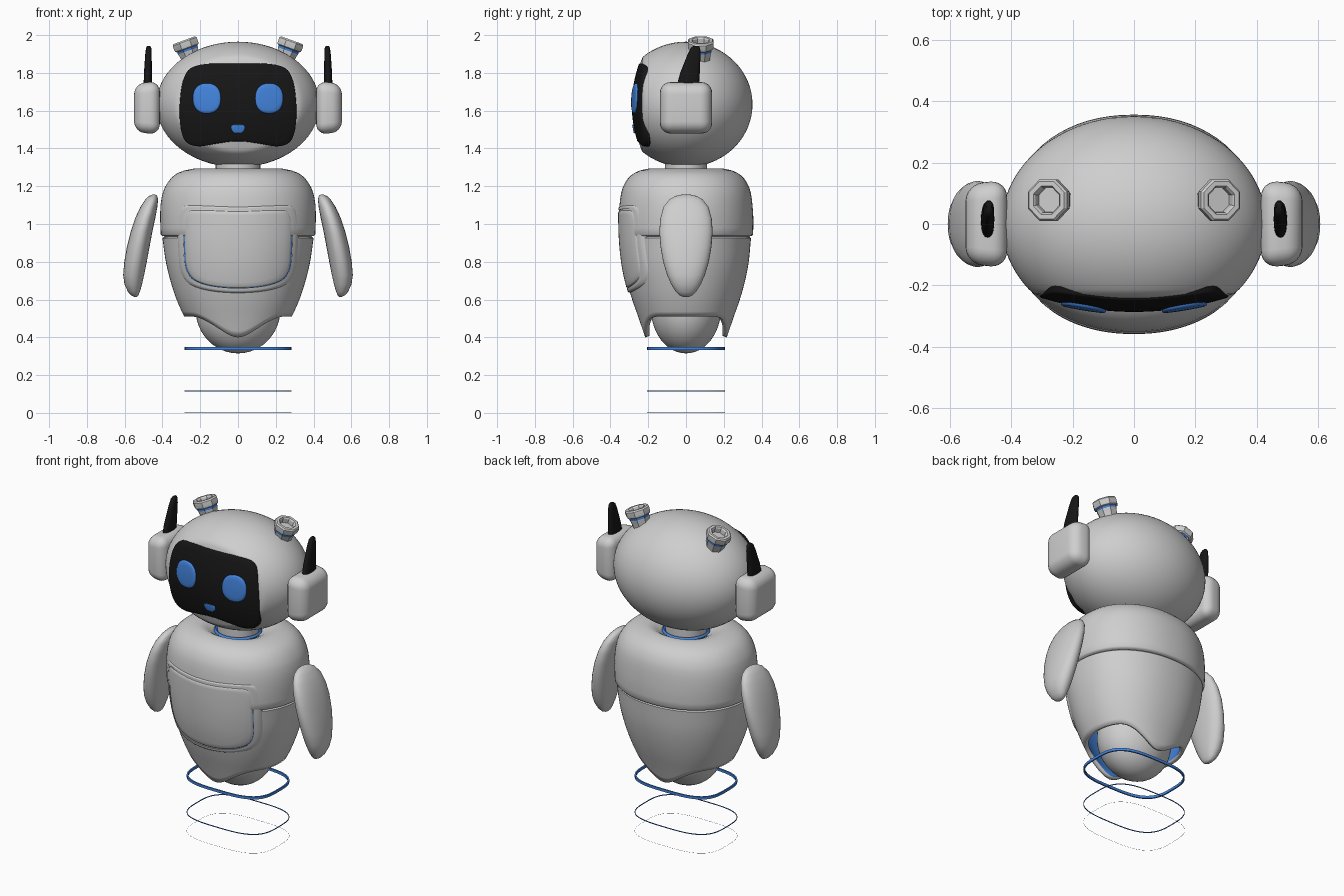
import bpy, bmesh, math
from mathutils import Matrix, Vector

if "Cube" in bpy.data.objects:
    bpy.data.objects.remove(bpy.data.objects["Cube"])


def material(name, rgb):
    m = bpy.data.materials.new(name)
    m.diffuse_color = (*rgb, 1)
    m.use_nodes = True
    m.node_tree.nodes["Principled BSDF"].inputs["Base Color"].default_value = m.diffuse_color
    return m


GREY = material("light grey", (0.62, 0.62, 0.62))
BLACK = material("black", (0.008, 0.008, 0.008))
BLUE = material("blue", (0.055, 0.23, 0.72))


def finish(name, bm, mats, angle=40):
    bmesh.ops.recalc_face_normals(bm, faces=bm.faces)
    me = bpy.data.meshes.new(name)
    bm.to_mesh(me)
    bm.free()
    for m in mats:
        me.materials.append(m)
    me.shade_smooth()
    me.set_sharp_from_angle(angle=math.radians(angle))
    ob = bpy.data.objects.new(name, me)
    bpy.context.collection.objects.link(ob)
    return ob


def loft(name, rings, mats, caps=(True, True), closed=False, angle=40):
    """Skin a list of equal-length point rings."""
    bm = bmesh.new()
    vs = [[bm.verts.new(p) for p in r] for r in rings]
    n = len(vs[0])
    for a, b in zip(vs, vs[1:] + (vs[:1] if closed else [])):
        for i in range(n):
            bm.faces.new((a[i], a[(i + 1) % n], b[(i + 1) % n], b[i]))
    if not closed:
        for use, r in zip(caps, (vs[0], vs[-1])):
            if use:
                bm.faces.new(r)
    return finish(name, bm, mats, angle)


def spow(v, p):
    return math.copysign(abs(v) ** p, v)


def oval(cx, cy, z, rx, ry, n=64, power=2.0):
    return [(cx + rx * spow(math.cos(t), 2 / power), cy + ry * spow(math.sin(t), 2 / power), z)
            for t in (2 * math.pi * i / n for i in range(n))]


def interp(table, z):
    """Smooth interpolation of rows (z, a, b), z descending."""
    z = min(max(z, table[-1][0]), table[0][0])
    k = next(i for i in range(len(table) - 1) if z >= table[i + 1][0])
    p, q = table[k], table[k + 1]
    before, after = table[max(k - 1, 0)], table[min(k + 2, len(table) - 1)]
    h = q[0] - p[0]
    t = (z - p[0]) / h
    out = []
    for c in (1, 2):
        m0 = (q[c] - before[c]) / (q[0] - before[0]) * h
        m1 = (after[c] - p[c]) / (after[0] - p[0]) * h
        out.append((2*t**3 - 3*t*t + 1) * p[c] + (t**3 - 2*t*t + t) * m0
                   + (3*t*t - 2*t**3) * q[c] + (t**3 - t*t) * m1)
    return out


def rounded(half, steps=3):
    """Mirror a half outline (top centre to bottom centre) and cut its corners."""
    pts = half + [(-x, z) for x, z in reversed(half) if x > 0]
    for _ in range(steps):
        pts = [(a[0] * (1 - t) + b[0] * t, a[1] * (1 - t) + b[1] * t)
               for a, b in zip(pts, pts[1:] + pts[:1]) for t in (0.25, 0.75)]
    return pts


def plate(name, outline, f, front, back, mat, hole=0.0, soft=0.006, steps=10):
    """Plate, or frame if hole > 0, lying on the surface y = f(x, z)."""
    n = len(outline)
    cx, cz = (sum(p[k] for p in outline) / n for k in (0, 1))
    rings = []

    def ring(s, off):
        pts = [(cx + (x - cx) * s, cz + (z - cz) * s) for x, z in outline]
        rings.append([(x, f(x, z) - off, z) for x, z in pts])
    size = max(abs(p[0] - cx) for p in outline)
    e = soft / size
    ring(1, -back)
    ring(1, front - soft)
    ring(1 - e * 0.3, front - soft * 0.3)
    low = max(hole, 0.02)
    for i in range(steps + 1):
        ring(1 - e + (low - 1 + e) * i / steps, front)
    if hole:
        ring(hole, -back)
    return loft(name, rings, [mat], caps=(False, not hole), closed=bool(hole), angle=60)


# Head: ellipsoid with a gently flattened face
def face_y(x, z):
    return -0.287 + 0.5 * x * x + 0.8 * (z - 1.63) ** 2


bm = bmesh.new()
bmesh.ops.create_uvsphere(bm, u_segments=72, v_segments=48, radius=1,
                          matrix=Matrix.Rotation(math.pi / 2, 4, 'X'))
for v in bm.verts:
    x, y, z = v.co.x * 0.432, v.co.y * 0.352, 1.633 + v.co.z * 0.332
    if y < 0:
        y = max(y, face_y(x, z) + 0.006)
    v.co = (x, y, z)
finish("head", bm, [GREY], 60)

# Face screen, eyes and mouth
screen = rounded([(0, 1.85), (0.21, 1.85), (0.29, 1.8), (0.315, 1.6), (0.295, 1.44),
                  (0.22, 1.405), (0.12, 1.425), (0, 1.442)])
plate("face_screen", screen, face_y, 0, 0.03, BLACK)
for s, side in ((1, "right"), (-1, "left")):
    eye = [(s * 0.165 + x, 1.665 + z) for x, z, _ in oval(0, 0, 0, 0.074, 0.08, 40, 2.3)]
    plate(side + "_eye", eye, face_y, 0.009, 0.005, BLUE, soft=0.008, steps=4)
mouth = rounded([(0, 1.527), (0.036, 1.525), (0.038, 1.5), (0.02, 1.48), (0, 1.48)], 2)
plate("mouth", mouth, face_y, 0.007, 0.005, BLUE, soft=0.004, steps=2)

# Torso cross-sections: (height, half width, half depth)
UPPER = [(1.293, 0.235, 0.2), (1.283, 0.285, 0.245), (1.26, 0.335, 0.288), (1.22, 0.372, 0.322),
         (1.17, 0.397, 0.342), (1.1, 0.41, 0.352), (1.02, 0.412, 0.357), (0.945, 0.409, 0.355)]
LOWER = [(0.925, 0.4, 0.344), (0.8, 0.382, 0.332), (0.7, 0.358, 0.313), (0.6, 0.325, 0.285),
         (0.5, 0.28, 0.25), (0.39, 0.218, 0.213)]
BELLY = [(1.17, 0.4, 0.342), (1.07, 0.408, 0.347)] + LOWER
POWER = 2.15

# Upper torso with a sunken collar
collar = [(1.24, 0.12, 0.12), (1.258, 0.14, 0.135), (1.28, 0.175, 0.16), (1.291, 0.205, 0.18)]
rows = collar + [(z, *interp(UPPER, z)) for z in (1.293, 1.289, 1.283, 1.272, 1.26, 1.24, 1.22,
                 1.195, 1.17, 1.135, 1.1, 1.06, 1.02, 0.98, 0.945)]
rows += [(0.936, 0.402, 0.348), (0.933, 0.37, 0.32)]
loft("upper_torso", [oval(0, 0, z, a, b, 72, POWER) for z, a, b in rows], [GREY],
     caps=(False, False), angle=50)

# Lower torso: a skirt dipping to a point at front and back, blue inside
rings = [oval(0, 0, z, a, b, 96, POWER) for z, a, b in ((0.936, 0.37, 0.32), (0.932, 0.392, 0.337))]
for k in range(17):
    ring = []
    for i in range(96):
        t = 2 * math.pi * i / 96
        u = min(abs(math.cos(t)) / 0.85, 1)
        low = 0.4 + 0.11 * u * u * (3 - 2 * u)
        z = 0.925 + (low - 0.925) * k / 16
        a, b = interp(LOWER, z)
        ring.append((a * spow(math.cos(t), 2 / POWER), b * spow(math.sin(t), 2 / POWER), z))
    rings.append(ring)
skirt = loft("lower_torso", rings, [GREY, BLUE], caps=(False, False), angle=50)
mod = skirt.modifiers.new("thickness", 'SOLIDIFY')
mod.thickness, mod.offset, mod.material_offset = 0.025, -1, 1


# Belly panel in a raised frame with a blue gasket behind
def belly_y(x, z):
    a, b = interp(BELLY, z)
    return -b * max(1 - abs(x / a) ** POWER, 0) ** (1 / POWER)


panel = rounded([(0, 1.065), (0.2, 1.075), (0.285, 1.07), (0.283, 0.9), (0.272, 0.73),
                 (0.18, 0.675), (0, 0.657)])
frame = [(x * 1.13, 0.87 + (z - 0.87) * 1.13) for x, z in panel]
plate("belly_frame", frame, belly_y, 0.011, 0.02, GREY, hole=0.905, soft=0.014, steps=4)
plate("belly_gasket", [(x * 1.02, 0.87 + (z - 0.87) * 1.02) for x, z in panel],
      belly_y, 0.003, 0.01, BLUE, soft=0.002)
plate("belly_panel", panel, belly_y, 0.012, 0.015, GREY, soft=0.009)

# Bowl under the skirt
bm = bmesh.new()
bmesh.ops.create_uvsphere(bm, u_segments=48, v_segments=24, radius=1)
bmesh.ops.transform(bm, verts=bm.verts, matrix=Matrix.Translation((0, 0, 0.55))
                    @ Matrix.Diagonal((0.225, 0.185, 0.235, 1)))
finish("lower_bowl", bm, [GREY])

# Neck and its blue ring
loft("neck", [oval(0, 0, z, 0.118, 0.112, 40) for z in (1.2, 1.34)], [GREY])
loft("neck_ring", [oval(0, 0, 1.262 + dz, 0.128 + dr, 0.122 + dr, 40) for dr, dz in
                   ((0.01, 0), (0, 0.01), (-0.012, 0), (0, -0.01))], [BLUE], closed=True)

# Arm slices: (height, inner x, outer x, half depth)
ARM = [(1.156, 0.437, 0.452, 0.02), (1.148, 0.428, 0.472, 0.056), (1.13, 0.423, 0.49, 0.088),
       (1.09, 0.427, 0.517, 0.119), (1.03, 0.438, 0.545, 0.136), (0.96, 0.453, 0.568, 0.141),
       (0.88, 0.468, 0.588, 0.135), (0.8, 0.483, 0.602, 0.121), (0.73, 0.497, 0.608, 0.1),
       (0.68, 0.508, 0.601, 0.078), (0.64, 0.52, 0.582, 0.053), (0.622, 0.528, 0.566, 0.034),
       (0.614, 0.536, 0.55, 0.014)]
# Antenna slices: (height, centre x, centre y, half width, half depth)
ANTENNA = [(1.72, 0.478, 0.008, 0.022, 0.06), (1.8, 0.477, 0.021, 0.021, 0.052),
           (1.9, 0.474, 0.043, 0.017, 0.034), (1.932, 0.473, 0.05, 0.014, 0.025),
           (1.943, 0.473, 0.053, 0.008, 0.014)]
# Knob profile: (radius, height)
KNOB = [(0.05, -0.05), (0.058, 0.0), (0.061, 0.008), (0.061, 0.02), (0.07, 0.025), (0.073, 0.035),
        (0.073, 0.06), (0.066, 0.068), (0.05, 0.068), (0.044, 0.06), (0.042, 0.035)]

for s, side in ((1, "right"), (-1, "left")):
    loft(side + "_arm", [oval(s * (a + b) / 2, 0, z, (b - a) / 2, d, 32, 2.2)
                         for z, a, b, d in ARM], [GREY], angle=60)
    loft(side + "_antenna", [oval(s * x, y, z, a, b, 20, 2.4) for z, x, y, a, b in ANTENNA],
         [BLACK], angle=60)

    # Ear pod: rounded block, narrower outside
    bm = bmesh.new()
    bmesh.ops.create_cube(bm, size=1)
    for v in bm.verts:
        k = 0.9 if v.co.x * s > 0 else 1.0
        v.co = (s * 0.482 + v.co.x * 0.136, v.co.y * 0.288 * k, 1.615 + v.co.z * 0.284 * k)
    bmesh.ops.bevel(bm, geom=bm.edges[:], offset=0.056, segments=6, profile=0.5, affect='EDGES',
                    clamp_overlap=True)
    finish(side + "_ear", bm, [GREY], 60)

    # Eight-sided top knob with a blue stripe, tilted outward
    place = Matrix.Translation((s * 0.262, 0.078, 1.909)) @ Matrix.Rotation(s * math.radians(20), 4, 'Y')
    turn = Matrix.Rotation(math.pi / 8, 4, 'Z')
    knob = loft(side + "_top_knob", [[place @ turn @ Vector(p) for p in oval(0, 0, z, r, r, 8)]
                                     for r, z in KNOB], [GREY, BLUE], angle=30)
    for p in knob.data.polygons:
        if 0.007 < (place.inverted() @ p.center).z < 0.021:
            p.material_index = 1

# Hover rings, thinner toward the ground: (name, bottom, top, width)
for name, z0, z1, w in (("hover_ring_top", 0.334, 0.35, 0.008),
                        ("hover_ring_middle", 0.114, 0.119, 0.003),
                        ("hover_ring_ground", 0.0, 0.0008, 0.0008)):
    loft(name, [oval(0, 0, z, 0.282 - d, 0.207 - d, 72, 3.2)
                for d, z in ((0, z0), (0, z1), (w, z1), (w, z0))], [BLUE], closed=True)
